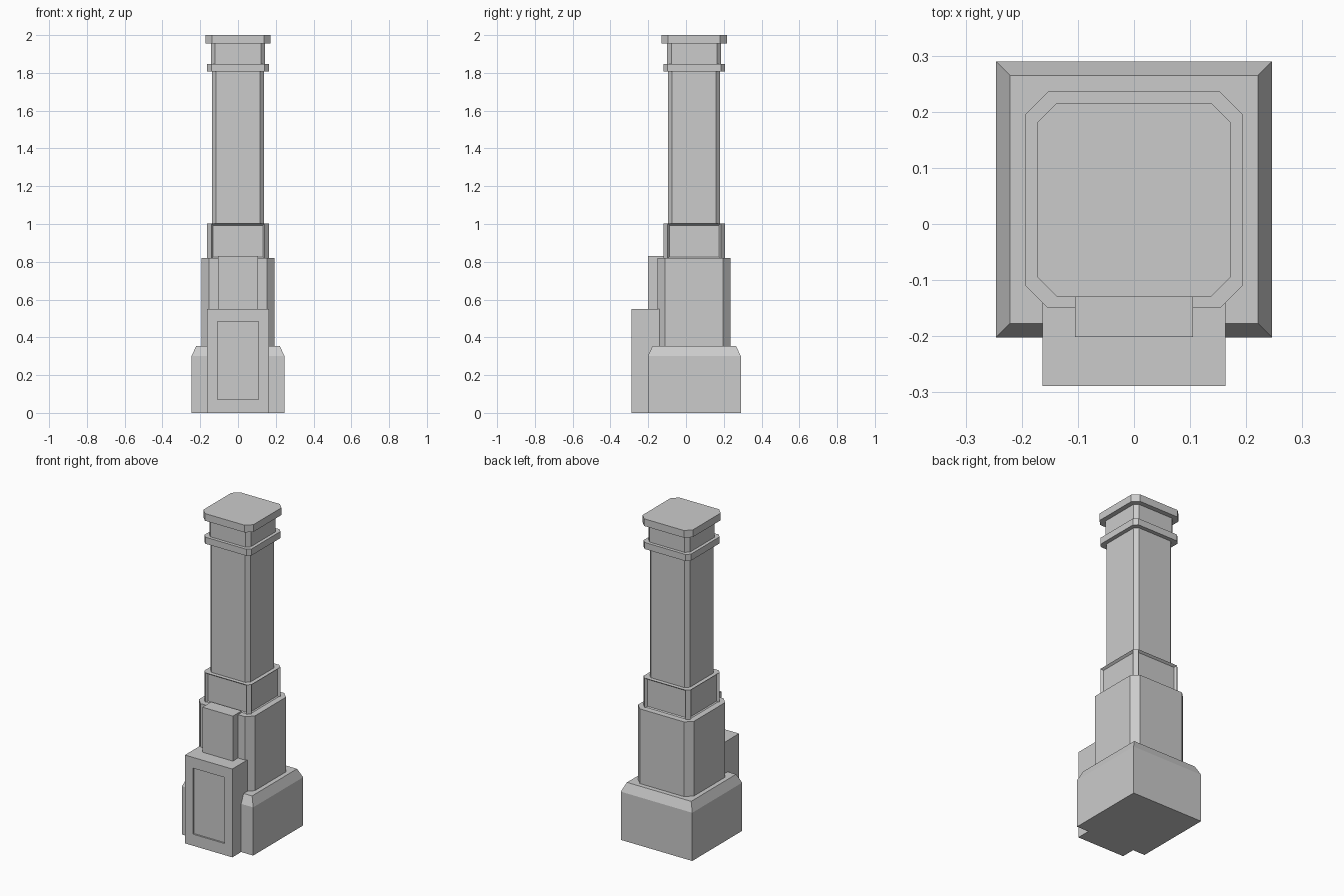
import bpy, bmesh

if "Cube" in bpy.data.objects:
    bpy.data.objects.remove(bpy.data.objects["Cube"])

CY = 0.043  # centre of the column in y


def finish(name, bm):
    bmesh.ops.recalc_face_normals(bm, faces=bm.faces[:])
    me = bpy.data.meshes.new(name)
    bm.to_mesh(me)
    bm.free()
    ob = bpy.data.objects.new(name, me)
    bpy.context.collection.objects.link(ob)
    return ob


def outline(h, c):
    """Square of half size h with corners cut by c."""
    if c == 0:
        return [(h, -h), (h, h), (-h, h), (-h, -h)]
    k = h - c
    return [(k, -h), (h, -k), (h, k), (k, h), (-k, h), (-h, k), (-h, -k), (-k, -h)]


def stack(name, levels, cut, cy=CY, panel=None):
    """Solid through (half size, z) levels, optional recessed side panels."""
    bm = bmesh.new()
    rings = [[bm.verts.new((x, y + cy, z)) for x, y in outline(h, cut)] for h, z in levels]
    n = len(rings[0])
    sides = []
    for a, b in zip(rings, rings[1:]):
        for i in range(n):
            j = (i + 1) % n
            sides.append(bm.faces.new((a[i], a[j], b[j], b[i])))
    bm.faces.new(rings[0][::-1])
    bm.faces.new(rings[-1])
    bm.normal_update()
    if panel:
        inset, depth = panel
        flats = [f for f in sides if max(abs(f.normal.x), abs(f.normal.y)) > 0.99]
        for f in flats:
            bmesh.ops.inset_individual(bm, faces=[f], thickness=inset, depth=0)
            shift = f.normal * -depth
            for v in f.verts:
                v.co += shift
    return finish(name, bm)


def box(name, lo, hi, panel=None):
    """Box from corner to corner; panel = (half width, z0, z1, depth) on the front."""
    bm = bmesh.new()
    bmesh.ops.create_cube(bm, size=1)
    for v in bm.verts:
        v.co = [hi[i] if v.co[i] > 0 else lo[i] for i in range(3)]
    bm.normal_update()
    if panel:
        w, z0, z1, d = panel
        f = next(f for f in bm.faces if f.normal.y < -0.9)
        bmesh.ops.inset_individual(bm, faces=[f], thickness=0.03, depth=0)
        mid = (lo[2] + hi[2]) / 2
        for v in f.verts:
            v.co.x = w if v.co.x > 0 else -w
            v.co.z = z1 if v.co.z > mid else z0
        walls = bmesh.ops.extrude_discrete_faces(bm, faces=[f])
        for v in walls["faces"][0].verts:
            v.co.y += d
    return finish(name, bm)


# Square base with bevelled top
stack("base", [(0.246, 0), (0.246, 0.30), (0.221, 0.355)], 0, cy=0.044)

# Chamfered pedestal and panelled plinth
stack("pedestal", [(0.193, 0.35), (0.193, 0.82)], 0.04)
stack("plinth", [(0.163, 0.815), (0.163, 1.003)], 0.022, panel=(0.014, 0.014))

# Tall shaft, collar, neck and cap
stack("shaft", [(0.138, 1.0), (0.138, 1.81)], 0.022)
stack("collar", [(0.163, 1.807), (0.163, 1.848)], 0.022)
stack("neck", [(0.143, 1.84), (0.143, 1.96)], 0.022)
stack("cap", [(0.173, 1.955), (0.173, 2.0)], 0.036)

# Front projection: panelled lower block and narrower upper block
box("front_block", (-0.163, -0.289, 0), (0.163, -0.14, 0.55), panel=(0.108, 0.072, 0.483, 0.01))
box("front_upper_block", (-0.105, -0.201, 0.54), (0.105, -0.115, 0.83))
